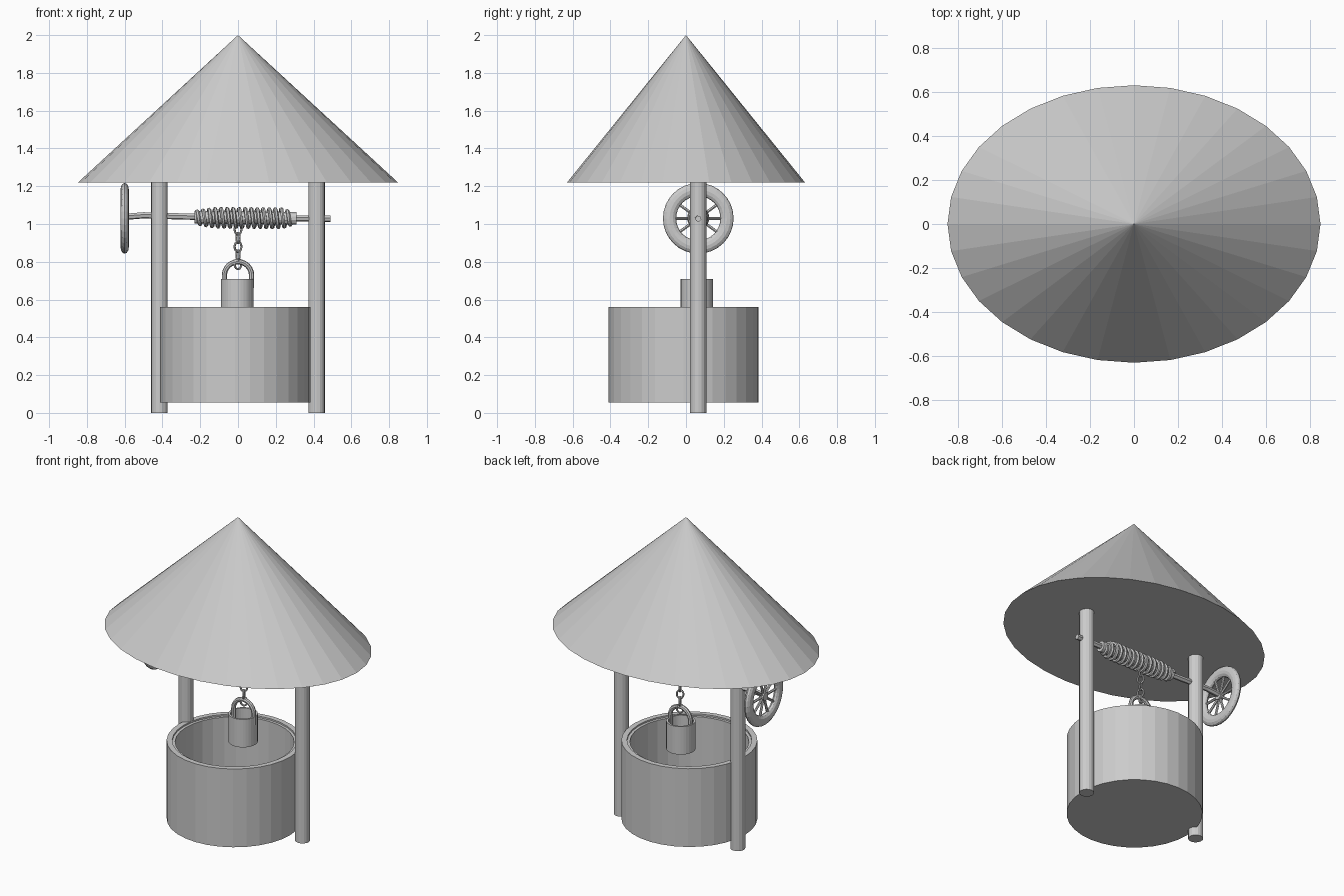
import bpy, bmesh, math
from mathutils import Vector, Matrix

if "Cube" in bpy.data.objects:
    bpy.data.objects.remove(bpy.data.objects["Cube"])

AX_Y, AX_Z = 0.065, 1.03


def from_bmesh(name, bm):
    bmesh.ops.recalc_face_normals(bm, faces=bm.faces)
    me = bpy.data.meshes.new(name)
    bm.to_mesh(me)
    bm.free()
    ob = bpy.data.objects.new(name, me)
    bpy.context.collection.objects.link(ob)
    return ob


def lathe(name, profile, center, n=32, scale=(1, 1)):
    """Revolve (radius, z) points about a vertical axis; radius 0 makes a pole."""
    bm = bmesh.new()
    rings = []
    for r, z in profile:
        count = n if r > 0 else 1
        rings.append([bm.verts.new((center[0] + scale[0] * r * math.cos(2 * math.pi * i / n),
                                    center[1] + scale[1] * r * math.sin(2 * math.pi * i / n), z))
                      for i in range(count)])
    for a, b in zip(rings, rings[1:]):
        for i in range(n):
            j = (i + 1) % n
            quad = [a[i % len(a)], a[j % len(a)], b[j % len(b)], b[i % len(b)]]
            bm.faces.new(list(dict.fromkeys(quad)))
    return from_bmesh(name, bm)


def tube(name, points, radius, sides=6, closed=False):
    """Sweep a round section along a path."""
    pts = [Vector(p) for p in points]
    n = len(pts)
    bm = bmesh.new()
    rings, side = [], None
    for i, p in enumerate(pts):
        nxt = pts[(i + 1) % n] if closed else pts[min(i + 1, n - 1)]
        prv = pts[i - 1] if closed else pts[max(i - 1, 0)]
        t = (nxt - prv).normalized()
        if side is None:
            side = t.orthogonal()
        side = (side - t * side.dot(t)).normalized()
        up = t.cross(side)
        rings.append([bm.verts.new(p + radius * (math.cos(a) * side + math.sin(a) * up))
                      for a in (2 * math.pi * k / sides for k in range(sides))])
    pairs = list(zip(rings, rings[1:]))
    if closed:
        pairs.append((rings[-1], rings[0]))
    else:
        bm.faces.new(rings[0])
        bm.faces.new(rings[-1])
    for a, b in pairs:
        for k in range(sides):
            m = (k + 1) % sides
            bm.faces.new((a[k], a[m], b[m], b[k]))
    return from_bmesh(name, bm)


# roof: closed elliptical cone
lathe("roof", [(0, 1.22), (1, 1.22), (0, 2.0)], (0, 0), scale=(0.847, 0.63))

# well wall with stepped rim and floor
lathe("well_wall", [(0, 0.055), (0.398, 0.055), (0.398, 0.56), (0.365, 0.56),
                    (0.365, 0.55), (0.348, 0.55), (0.348, 0.09), (0, 0.09)], (-0.015, -0.013))

# posts
for name, x in (("left_post", -0.416), ("right_post", 0.416)):
    lathe(name, [(0, 0), (0.044, 0), (0.044, 1.225), (0, 1.225)], (x, AX_Y), n=16)

# bucket, open at the top
lathe("bucket", [(0, 0.53), (0.086, 0.53), (0.086, 0.71), (0.074, 0.71),
                 (0.074, 0.545), (0, 0.545)], (-0.004, 0.058))

# bucket handle: short legs joined by an arch
arch = [(0.072 * math.cos(a), 0.058, 0.728 + 0.072 * math.sin(a))
        for a in (math.pi * i / 12 for i in range(13))]
tube("bucket_handle", [(0.072, 0.058, 0.66)] + arch + [(-0.072, 0.058, 0.66)], 0.014, 8)

# axle and the drum under the chain winding
tube("axle", [(-0.61, AX_Y, 1.037), (-0.5, AX_Y, 1.046), (-0.3, AX_Y, 1.04),
              (0.0, AX_Y, 1.033), (0.49, AX_Y, 1.028)], 0.017, 6)
tube("drum", [(-0.23, AX_Y, 1.035), (0.31, AX_Y, 1.03)], 0.034, 12)

# winding: helix that tapers at both ends
turns, per = 16, 20
coil = []
for i in range(turns * per + 1):
    f = i / (turns * per)
    r = 0.032 + 0.016 * min(1, f / 0.2, (1 - f) / 0.1)
    a = 2 * math.pi * i / per
    coil.append((-0.225 + 0.51 * f, AX_Y + r * math.cos(a), 1.034 - 0.004 * f + r * math.sin(a)))
tube("winding", coil, 0.0105, 6)

# chain links, alternately turned
for i in range(5):
    z = 0.972 - 0.046 * i
    turn = Matrix.Rotation(math.radians(90 * (i % 2) + 25), 3, 'Z')
    ring = [turn @ Vector((0.02 * math.cos(a), 0, 0.027 * math.sin(a)))
            + Vector((0, 0.06, z)) for a in (2 * math.pi * k / 14 for k in range(14))]
    tube(f"chain_link_{i + 1}", ring, 0.006, 6, closed=True)

# hand wheel: rim of oval section, hub and spokes
WX, WZ = -0.60, AX_Z
bm = bmesh.new()
N, M = 32, 12
grid = []
for i in range(N):
    a = 2 * math.pi * i / N
    row = []
    for k in range(M):
        b = 2 * math.pi * k / M
        r = 0.152 + 0.035 * math.cos(b)
        row.append(bm.verts.new((WX + 0.022 * math.sin(b),
                                 AX_Y + r * math.cos(a), WZ + r * math.sin(a))))
    grid.append(row)
for i in range(N):
    for k in range(M):
        bm.faces.new((grid[i][k], grid[(i + 1) % N][k],
                      grid[(i + 1) % N][(k + 1) % M], grid[i][(k + 1) % M]))
from_bmesh("wheel_rim", bm)
tube("wheel_hub", [(WX - 0.015, AX_Y, WZ), (WX + 0.015, AX_Y, WZ)], 0.026, 12)
for i in range(10):
    a = 2 * math.pi * i / 10
    d = Vector((0, math.cos(a), math.sin(a)))
    c = Vector((WX, AX_Y, WZ))
    tube(f"wheel_spoke_{i + 1}", [c + 0.015 * d, c + 0.13 * d], 0.008, 6)
